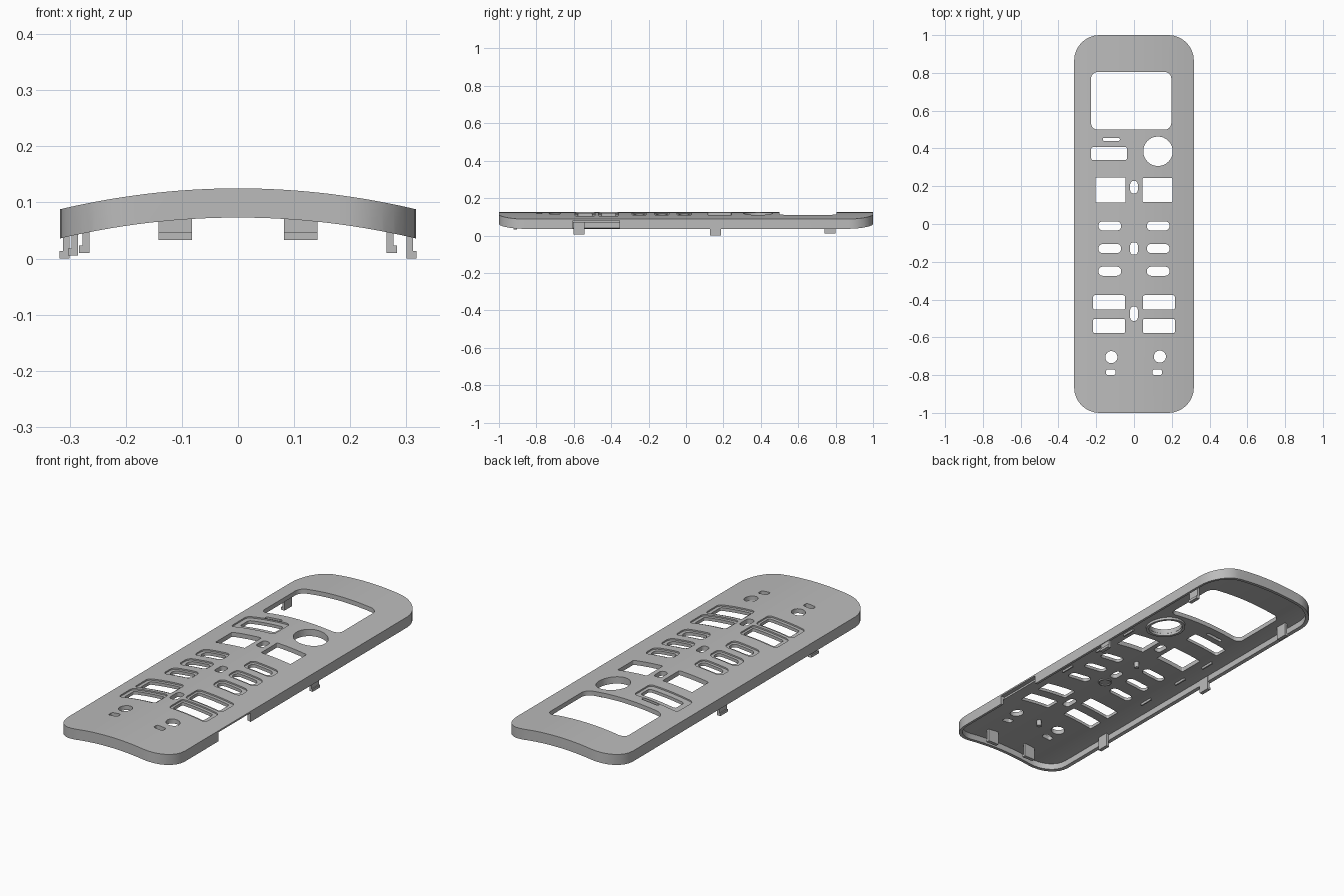
import bpy, bmesh, math

cube = bpy.data.objects.get("Cube")
if cube:
    bpy.data.objects.remove(cube)

grey = bpy.data.materials.new("grey plastic")
grey.use_nodes = True
COLOUR = (0.5, 0.5, 0.5, 1)
grey.diffuse_color = COLOUR
grey.node_tree.nodes["Principled BSDF"].inputs["Base Color"].default_value = COLOUR

HALF_W, CROWN, CURVE = 0.317, 0.125, 0.37
WALL, PLATE = 0.052, 0.022


def arch(x):
    return CROWN - CURVE * x * x


def make(name, bm, helper=False):
    bmesh.ops.recalc_face_normals(bm, faces=bm.faces)
    mesh = bpy.data.meshes.new(name)
    bm.to_mesh(mesh)
    bm.free()
    mesh.materials.append(grey)
    ob = bpy.data.objects.new(name, mesh)
    bpy.context.collection.objects.link(ob)
    ob.hide_render = helper
    return ob


def extrude(bm, points, offset):
    face = bm.faces.new([bm.verts.new(p) for p in points])
    new = bmesh.ops.extrude_face_region(bm, geom=[face])["geom"]
    verts = [g for g in new if isinstance(g, bmesh.types.BMVert)]
    bmesh.ops.translate(bm, verts=verts, vec=offset)


def rounded_prism(bm, x, y, w, h, r, z0=-0.1, z1=0.3, steps=8):
    pts = []
    for i, (sx, sy) in enumerate(((1, 1), (-1, 1), (-1, -1), (1, -1))):
        for s in range(steps + 1):
            a = math.pi / 2 * (i + s / steps)
            pts.append((x + sx * (w / 2 - r) + r * math.cos(a),
                        y + sy * (h / 2 - r) + r * math.sin(a), z0))
    extrude(bm, pts, (0, 0, z1 - z0))


def prisms(name, shapes):
    bm = bmesh.new()
    for shape in shapes:
        rounded_prism(bm, *shape)
    return make(name, bm, True)


def arched_slab(name, top, bottom, helper=True):
    xs = [-0.4 + 0.8 * i / 40 for i in range(41)]
    pts = [(x, -1.2, arch(x) + top) for x in xs]
    pts += [(x, -1.2, arch(x) + bottom) for x in reversed(xs)]
    bm = bmesh.new()
    extrude(bm, pts, (0, 2.4, 0))
    return make(name, bm, helper)


def boolean(ob, cutter, mode):
    mod = ob.modifiers.new(cutter.name, "BOOLEAN")
    mod.operation, mod.object, mod.solver = mode, cutter, "EXACT"
    cutter.hide_viewport = True


# Button, display and lamp openings: x, y, width, height, corner radius
holes = [
    (-0.015, 0.652, 0.425, 0.305, 0.035),
    (0.127, 0.385, 0.156, 0.156, 0.0779),
    (-0.12, 0.448, 0.09, 0.017, 0.008),
    (-0.132, 0.373, 0.19, 0.07, 0.012),
    (-0.124, 0.18, 0.16, 0.13, 0.005),
    (0.124, 0.18, 0.16, 0.125, 0.005),
    (-0.12, -0.705, 0.064, 0.064, 0.0319),
    (0.137, -0.702, 0.064, 0.064, 0.0319),
]
holes += [(0, y, 0.04, h, 0.016) for y, h in ((0.195, 0.065), (-0.13, 0.065), (-0.475, 0.075))]

# Shallow pockets around some of the buttons
pockets = [(-0.139, 0.373, 0.236, 0.13, 0.02)]
for side in (-1, 1):
    for y in (-0.01, -0.13, -0.25):
        holes.append((side * 0.128, y, 0.12, 0.048, 0.022))
        pockets.append((side * 0.133, y, 0.15, 0.078, 0.025))
    for y in (-0.415, -0.54):
        holes.append((side * 0.132, y, 0.168, 0.076, 0.008))
        pockets.append((side * 0.137, y, 0.2, 0.108, 0.018))
    holes.append((side * 0.123, -0.785, 0.05, 0.03, 0.01))

# Arched cover: rounded outline, hollow underside, pockets and openings
cover = arched_slab("cover", 0, -WALL, False)
boolean(cover, prisms("outline_cutter", [(0, 0, 2 * HALF_W, 2, 0.135)]), "INTERSECT")
hollow = prisms("hollow_cutter", [(0, 0, 0.602, 1.968, 0.12)])
boolean(hollow, arched_slab("hollow_slab", -PLATE, -0.2), "INTERSECT")
boolean(cover, hollow, "DIFFERENCE")
recess = prisms("pocket_cutter", pockets)
boolean(recess, arched_slab("pocket_slab", 0.05, -0.007), "INTERSECT")
boolean(cover, recess, "DIFFERENCE")
boolean(cover, prisms("opening_cutter", holes), "DIFFERENCE")

# Notch in the left side wall
bm = bmesh.new()
rounded_prism(bm, 0.33, -0.48, 0.07, 0.25, 0.002, 0, 0.08)
boolean(cover, make("notch_cutter", bm, True), "DIFFERENCE")

bpy.context.view_layer.update()
baked = bpy.data.meshes.new_from_object(cover.evaluated_get(bpy.context.evaluated_depsgraph_get()))
cover.modifiers.clear()
cover.data = baked
for ob in list(bpy.data.objects):
    if ob.name.endswith(("_cutter", "_slab")):
        bpy.data.objects.remove(ob)
bpy.ops.object.select_all(action="DESELECT")
cover.select_set(True)
bpy.context.view_layer.objects.active = cover
bpy.ops.object.shade_smooth_by_angle(angle=math.radians(30))


def box(bm, x0, x1, y0, y1, z0, z1):
    extrude(bm, [(x0, y0, z0), (x1, y0, z0), (x1, y1, z0), (x0, y1, z0)], (0, 0, z1 - z0))


def side_clip(name, side, x, y, foot):
    bm = bmesh.new()
    box(bm, side * x, side * (x + 0.012), y - 0.029, y + 0.029, foot, arch(x) - 0.015)
    box(bm, side * x, side * (x + 0.018), y - 0.029, y + 0.029, foot, foot + 0.013)
    make(name, bm)


# Snap clips along the sides and the front
for side, label in ((-1, "right"), (1, "left")):
    side_clip(label + "_middle_clip", side, 0.3, 0.157, 0)
    side_clip(label + "_back_clip", side, 0.265, 0.77, 0.01)
    bm = bmesh.new()
    x = side * 0.112
    box(bm, x - 0.03, x + 0.03, -0.915, -0.903, 0.033, 0.105)
    box(bm, x - 0.03, x + 0.03, -0.921, -0.903, 0.033, 0.046)
    make(label + "_front_clip", bm)
    # Thin stiffening ribs under the plate
    bm = bmesh.new()
    for y in (-0.2, 0.05, 0.25):
        box(bm, side * 0.24, side * 0.247, y - 0.035, y + 0.035, 0.07, 0.09)
    make(label + "_ribs", bm)
side_clip("right_front_clip_side", -1, 0.285, -0.573, 0.005)


def ring(name, x, y, radius, width, drop):
    bm = bmesh.new()
    rows = []
    for i in range(32):
        a = math.tau * i / 32
        row = []
        for r, low in ((radius, 0), (radius + width, 0), (radius + width, 1), (radius, 1)):
            px, py = x + r * math.cos(a), y + r * math.sin(a)
            row.append(bm.verts.new((px, py, arch(px) - PLATE + (-drop if low else 0.004))))
        rows.append(row)
    for i in range(32):
        a, b = rows[i - 1], rows[i]
        for j in range(4):
            bm.faces.new((a[j - 1], a[j], b[j], b[j - 1]))
    make(name, bm)


# Collars and locating pegs under the plate
ring("dial_collar", 0.127, 0.385, 0.079, 0.014, 0.012)
ring("centre_collar", 0, -0.215, 0.026, 0.006, 0.006)
bm = bmesh.new()
for y in (0.02, -0.7):
    rounded_prism(bm, 0, y, 0.024, 0.024, 0.0119, 0.075, 0.11)
make("locating_pegs", bm)
